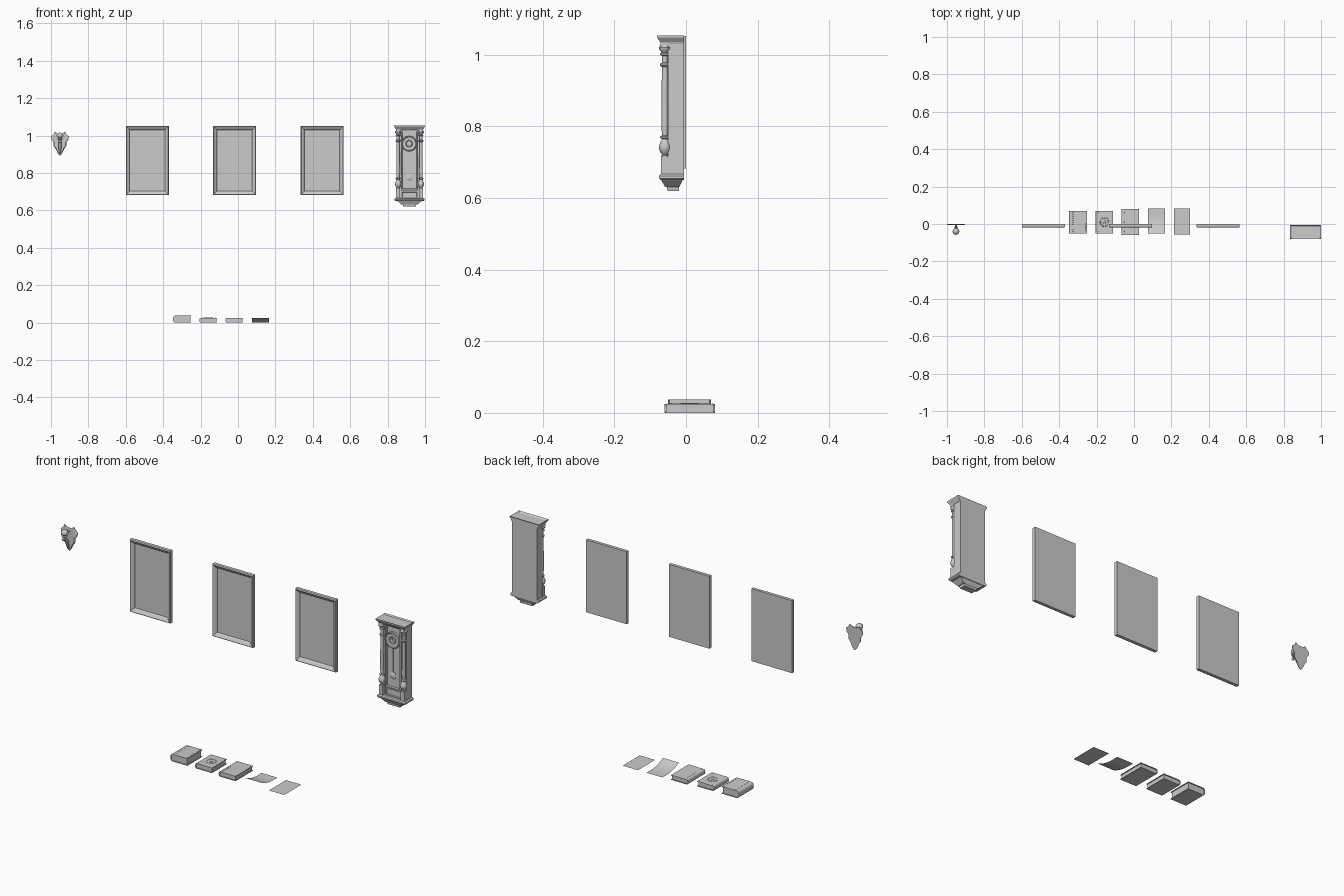
import bpy, bmesh, math
from mathutils import Vector

if "Cube" in bpy.data.objects:
    bpy.data.objects.remove(bpy.data.objects["Cube"])


def finish(name, bm, smooth=False, solid=True):
    if solid:
        bmesh.ops.recalc_face_normals(bm, faces=bm.faces)
    me = bpy.data.meshes.new(name)
    bm.to_mesh(me)
    bm.free()
    ob = bpy.data.objects.new(name, me)
    bpy.context.collection.objects.link(ob)
    if smooth:
        bpy.ops.object.select_all(action='DESELECT')
        ob.select_set(True)
        bpy.context.view_layer.objects.active = ob
        bpy.ops.object.shade_smooth_by_angle(angle=math.radians(40))
    return ob


def skin(name, rings, smooth=False, cap=True):
    """Join equal closed loops of points into a surface."""
    bm = bmesh.new()
    loops = [[bm.verts.new(p) for p in r] for r in rings]
    n = len(loops[0])
    for a, b in zip(loops, loops[1:]):
        for i in range(n):
            j = (i + 1) % n
            bm.faces.new((a[i], a[j], b[j], b[i]))
    if cap:
        bm.faces.new(loops[0][::-1])
        bm.faces.new(loops[-1])
    return finish(name, bm, smooth)


def rects(name, rows, axis='z'):
    """Stack of rectangles: (level, u0, u1, v0, v1)."""
    rings = []
    for t, a, b, c, d in rows:
        uv = [(a, c), (b, c), (b, d), (a, d)]
        rings.append([(u, v, t) if axis == 'z' else (u, t, v) for u, v in uv])
    return skin(name, rings)


def box(name, x0, x1, y0, y1, z0, z1):
    return rects(name, [(z0, x0, x1, y0, y1), (z1, x0, x1, y0, y1)])


def lathe(name, prof, loc, axis='z', n=16):
    """Revolve (radius, height) points; axis 'y' points to the front."""
    rings = []
    for r, h in prof:
        ring = []
        for i in range(n):
            a = 2 * math.pi * i / n
            p = (r * math.cos(a), r * math.sin(a), h)
            if axis == 'y':
                p = (p[0], -h, p[1])
            ring.append(Vector(p) + Vector(loc))
        rings.append(ring)
    return skin(name, rings, True)


# Picture frames with stepped, inward-sloping mouldings
for k, cx in enumerate((-0.485, -0.018, 0.450)):
    rows = []
    for y, d in ((0, 0), (-.016, 0), (-.02, .004), (-.013, .016), (-.011, .018), (-.006, .021)):
        rows.append((y, cx - .115 + d, cx + .115 - d, .682 + d, 1.052 - d))
    rects(f"picture_frame_{k + 1}", rows, 'y')

# Wall clock: case, cornice, base
cx = 0.917
box("clock_case", cx - .07, cx + .07, -.05, -.006, .655, 1.043)


def flared(name, rows):
    rects(name, [(z, cx - w, cx + w, y0, y1) for z, w, y0, y1 in rows])


flared("clock_cornice", [(1.030, .072, -.069, -.006), (1.036, .074, -.072, -.006),
                         (1.045, .081, -.079, -.006), (1.048, .083, -.081, -.006),
                         (1.054, .083, -.081, -.005), (1.049, .075, -.072, -.012)])
flared("clock_base_moulding", [(.650, .074, -.070, -.006), (.655, .08, -.075, -.006),
                               (.662, .08, -.075, -.006), (.667, .074, -.070, -.006)])
flared("clock_bracket", [(.620, .034, -.052, -.020), (.631, .036, -.054, -.019),
                         (.632, .043, -.059, -.018), (.648, .062, -.068, -.010),
                         (.652, .066, -.070, -.008)])

# Clock door with a recessed panel, and the lower panel
rects("clock_door", [(y, cx - .046 + d, cx + .046 - d, .707 + d, 1.03 - d)
                     for y, d in ((-.048, 0), (-.059, 0), (-.06, .002), (-.06, .007), (-.052, .009))], 'y')
rects("clock_lower_panel", [(y, cx - .046 + d, cx + .046 - d, .665 + d, .704 - d)
                            for y, d in ((-.048, 0), (-.058, 0), (-.058, .006), (-.054, .008))], 'y')

# Dial, hub, hands and pendulum
lathe("clock_dial", [(.041, 0), (.041, .011), (.038, .014), (.035, .011), (.019, .010),
                     (.017, .013), (.014, .010)], (cx - .002, -.05, .957), 'y', 32)
lathe("dial_hub", [(.004, 0), (.004, .006), (.001, .007)], (cx - .002, -.059, .957), 'y', 12)
box("hour_hand", cx - .002, cx + .012, -.064, -.062, .957, .960)
box("minute_hand", cx - .0035, cx - .0005, -.064, -.062, .957, .979)
box("pendulum_rod", cx - .0035, cx - .0005, -.057, -.054, .775, .92)
lathe("pendulum_bob", [(.008, 0), (.018, .003), (.018, .005), (.010, .009), (.002, .010)],
      (cx - .002, -.052, .775), 'y', 24)

# Turned columns on square pedestals
column = [(.010, .715), (.010, .719), (.007, .721), (.013, .728), (.0165, .738), (.0165, .746),
          (.012, .757), (.008, .765), (.013, .768), (.013, .772), (.008, .775), (.0095, .80),
          (.0085, .966), (.013, .970), (.013, .975), (.008, .978), (.0085, .997), (.013, 1.0),
          (.013, 1.004), (.009, 1.007), (.016, 1.015), (.017, 1.020), (.012, 1.028), (.012, 1.034)]
for side, s in (("left", -1), ("right", 1)):
    x = cx + s * .061
    lathe(f"clock_column_{side}", column, (x, -.059, 0))
    box(f"column_pedestal_{side}", x - .011, x + .011, -.070, -.048, .664, .716)
    box(f"column_capital_{side}", x - .012, x + .012, -.071, -.048, 1.024, 1.036)

# Coat hook: shield back plate
hx = -0.952
half = [(0, 1.010), (.014, 1.012), (.027, 1.021), (.034, 1.008), (.048, .996), (.044, .978),
        (.034, .965), (.035, .946), (.022, .928), (.012, .905), (0, .893)]
outline = half + [(-x, z) for x, z in half[-2:0:-1]]
skin("hook_shield", [[(hx + x * f, y, .955 + (z - .955) * f) for x, z in outline]
                     for y, f in ((0, 1), (-.003, 1), (-.006, .88))])

# Hook arm sweeping up from the plate's tip, tapered
path = [(-.004, .899, .003), (-.012, .920, .006), (-.020, .945, .009), (-.030, .962, .009),
        (-.037, .975, .008), (-.039, .988, .007)]
skin("hook_arm", [[(hx + r * math.cos(a), y + .8 * r * math.sin(a), z + .3 * r * math.sin(a))
                   for a in (2 * math.pi * i / 12 for i in range(12))] for y, z, r in path], True)
lathe("hook_knob", [(.007, .978), (.014, .981), (.014, .984), (.009, .987), (.016, .993),
                    (.018, 1.0), (.016, 1.007), (.009, 1.013), (.003, 1.016)], (hx, -.040, 0))
lathe("hook_stem", [(.009, .003), (.005, .008), (.005, .034)], (hx, 0, .998), 'y', 12)
lathe("hook_tip", [(.006, 0), (.008, .006), (.006, .011), (.002, .013)], (hx, -.044, .970), 'y', 12)


# Closed books: wrap-around cover with rounded spine, and page block
def book(name, x0, x1, y0, y1, h, bulge):
    t = .003
    xs = x0 + bulge

    def section(o):
        arc = [(math.pi / 2 * (1 - 2 * i / 10)) for i in range(11)]
        return ([(x1, h - o)] + [(xs - (bulge - o) * math.cos(a), h / 2 + (h / 2 - o) * math.sin(a))
                                 for a in arc] + [(x1, o)])
    loop = section(0) + section(t)[::-1]
    skin(f"{name}_cover", [[(x, y, z) for x, z in loop] for y in (y0, y1)], True)
    pages = section(t)
    m = .004
    loop = [(min(x, x1 - m), z) for x, z in pages]
    skin(f"{name}_pages", [[(x, y, z) for x, z in loop] for y in (y0 + m, y1 - m)])


def studs(name, pts, z):
    bm = bmesh.new()
    for x, y in pts:
        r = bmesh.ops.create_cone(bm, cap_ends=True, segments=6, radius1=.002, radius2=.001, depth=.0012)
        bmesh.ops.translate(bm, vec=(x, y, z + .0004), verts=r['verts'])
    finish(name, bm)


book("thick_book", -.348, -.251, -.050, .070, .037, .012)
book("ornate_book", -.207, -.112, -.050, .070, .026, .006)
book("large_book", -.067, .028, -.060, .081, .025, .006)

# Cover ornaments
studs("thick_book_studs", [(x, -.042 + .0104 * i) for x in (-.326, -.258) for i in range(11)], .037)
studs("large_book_studs", [(-.052, -.053 + .0127 * i) for i in range(11)], .025)
lathe("ornate_book_ring", [(.026, 0), (.025, .0015), (.021, .0015), (.020, .0005),
                           (.008, .0005), (.007, .0015), (.001, .002)], (-.158, .01, .0255), 'z', 24)
studs("ornate_book_studs", [(x, y) for x in (-.192, -.119) for y in (-.042, .062)], .026)


# Loose paper sheets, one curling up at the front
def sheet(name, x0, x1, y0, y1, lift):
    bm = bmesh.new()
    prev = None
    for i in range(13):
        f = i / 12
        z = .0005 + lift * max(0, 1 - f * 1.35) ** 2
        y = y0 + (y1 - y0) * f
        row = [bm.verts.new((x0, y, z)), bm.verts.new((x1, y, z))]
        if prev:
            bm.faces.new((prev[0], prev[1], row[1], row[0]))
        prev = row
    finish(name, bm, True, False)


sheet("curled_sheet", .075, .165, -.050, .083, .025)
sheet("flat_sheet", .213, .300, -.055, .083, 0)
